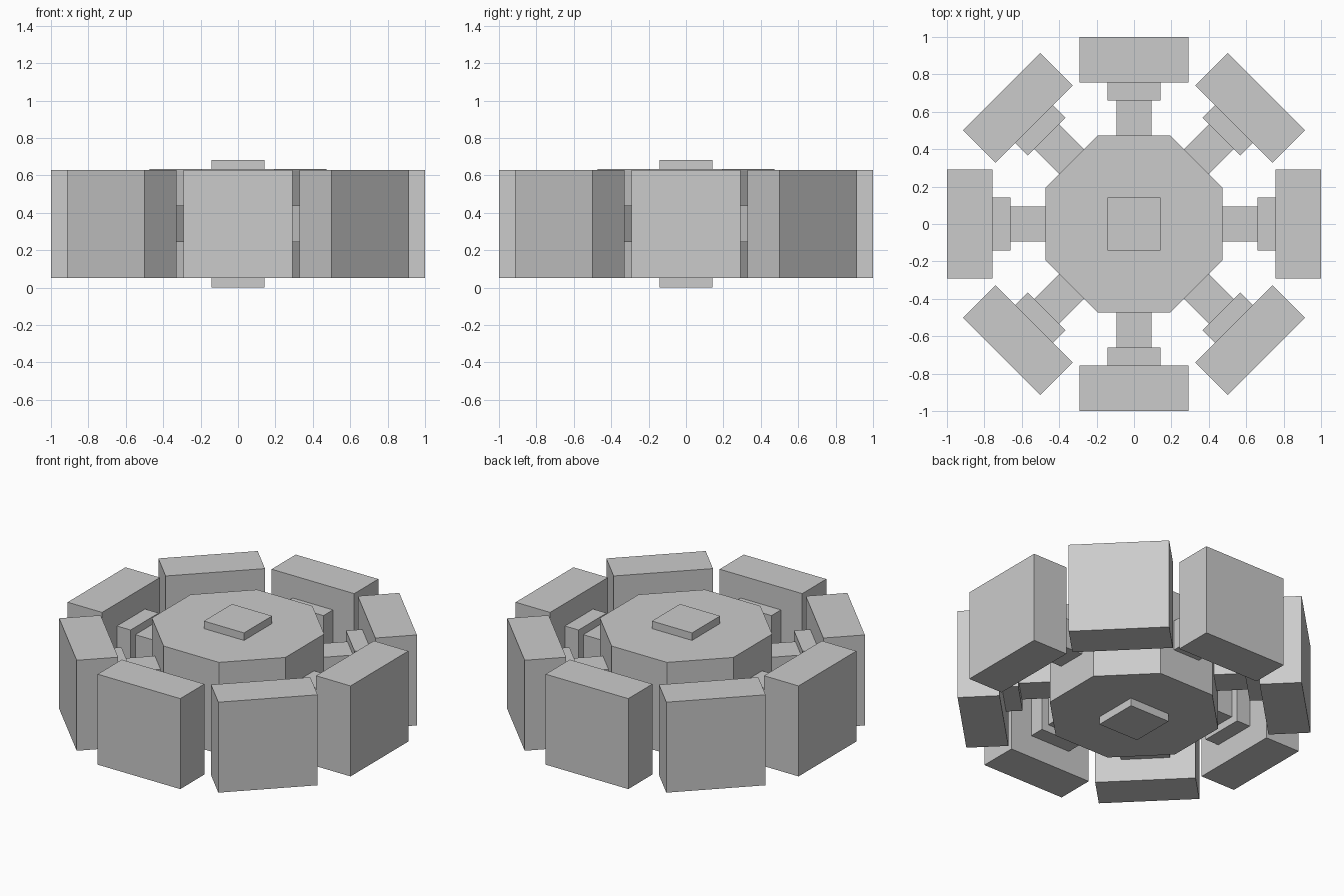
import bpy
import math
from mathutils import Matrix

if "Cube" in bpy.data.objects:
    bpy.data.objects.remove(bpy.data.objects["Cube"])

MID = 0.341  # height of the wheel's mid plane


def box(name, size, centre, angle=0.0):
    """Box placed at centre, then turned about the vertical axis."""
    bpy.ops.mesh.primitive_cube_add(size=1)
    ob = bpy.context.object
    ob.name = name
    turn = Matrix.Rotation(angle, 4, 'Z')
    ob.data.transform(turn @ Matrix.Translation(centre) @ Matrix.Diagonal((*size, 1)))
    return ob


def radial_box(name, r0, r1, width, height, angle):
    """Box reaching from radius r0 to r1 along a spoke direction."""
    return box(name, (r1 - r0, width, height), ((r0 + r1) / 2, 0, MID), angle)


# Octagonal hub, flat sides facing the spokes
apothem = 0.472
bpy.ops.mesh.primitive_cylinder_add(
    vertices=8, radius=apothem / math.cos(math.pi / 8), depth=0.584)
hub = bpy.context.object
hub.name = "hub"
hub.data.transform(Matrix.Translation((0, 0, MID + 0.001)))
# turn so a flat side faces +x, whatever the primitive's start angle
first = hub.data.vertices[0].co
start = math.atan2(first.y, first.x)
hub.data.transform(Matrix.Rotation(math.pi / 8 - start, 4, 'Z'))

# Square axle ends above and below the hub
box("axle_bottom", (0.284, 0.284, 0.05), (0, 0, 0.025))
box("axle_top", (0.284, 0.284, 0.048), (0, 0, 0.658))

# Eight arms: spoke, mounting pad and outer block
for i in range(8):
    a = i * math.pi / 4
    radial_box(f"spoke_{i + 1}", apothem, 0.66, 0.188, 0.194, a)
    radial_box(f"pad_{i + 1}", 0.66, 0.756, 0.284, 0.29, a)
    radial_box(f"outer_block_{i + 1}", 0.756, 1.0, 0.584, 0.578, a)
